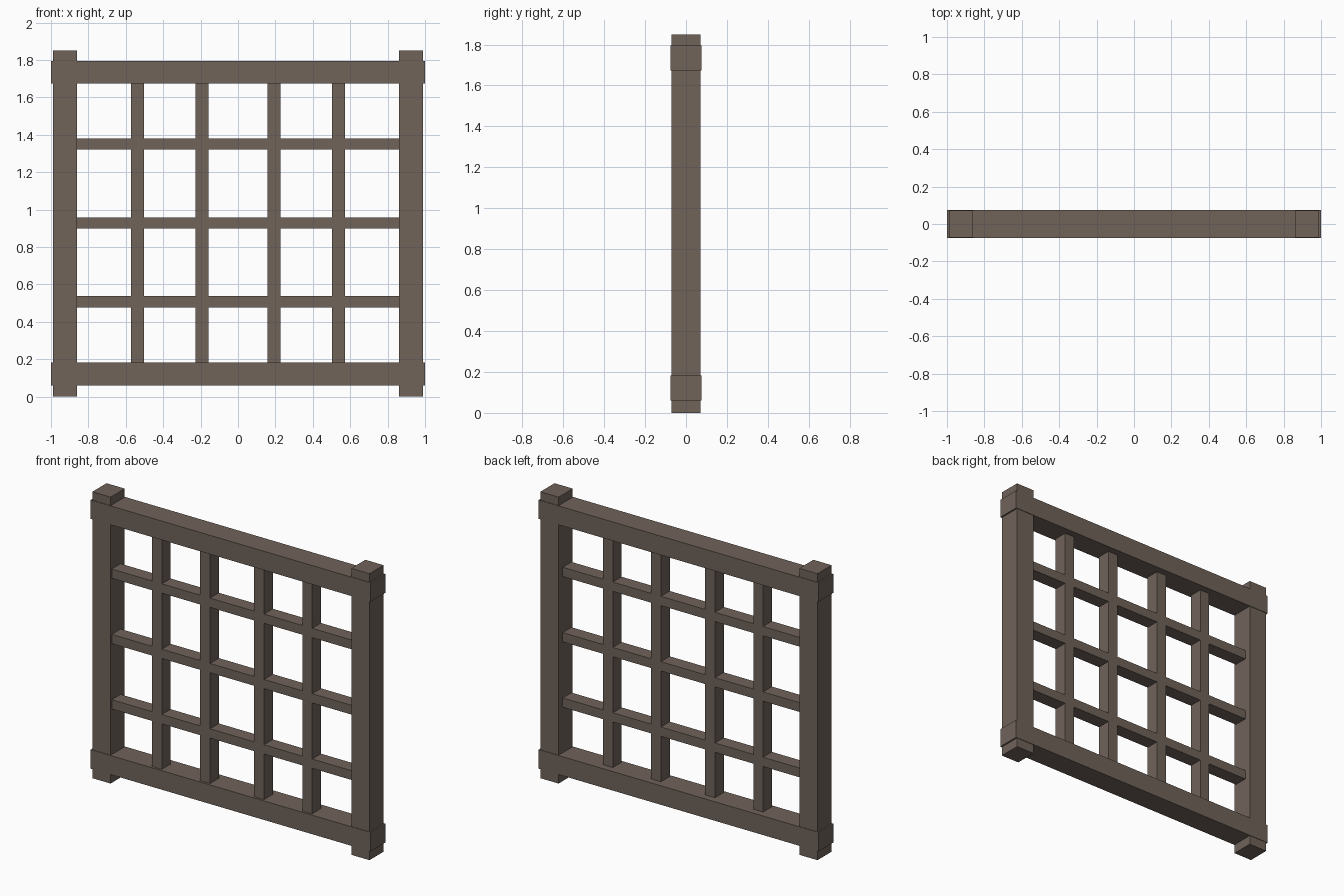
import bpy

if "Cube" in bpy.data.objects:
    bpy.data.objects.remove(bpy.data.objects["Cube"])

wood = bpy.data.materials.new("dark_wood")
wood.diffuse_color = (0.16, 0.125, 0.102, 1.0)
wood.use_nodes = True
wood.node_tree.nodes["Principled BSDF"].inputs["Base Color"].default_value = wood.diffuse_color


def beam(name, x, y, z):
    """Box spanning the given (min, max) ranges."""
    bpy.ops.mesh.primitive_cube_add(size=1)
    ob = bpy.context.object
    ob.name = name
    for i, (lo, hi) in enumerate((x, y, z)):
        for v in ob.data.vertices:
            v.co[i] = hi if v.co[i] > 0 else lo
    ob.data.materials.append(wood)
    return ob


POST_Y = (-0.072, 0.072)
RAIL_Y = (-0.075, 0.075)
BAR_Y = (-0.06, 0.03)     # lattice sits slightly towards the front

# Corner posts
for side, cx in (("left", -0.925), ("right", 0.925)):
    beam(side + "_post", (cx - 0.065, cx + 0.065), POST_Y, (0, 1.85))

# Top and bottom rails, wrapping slightly around the posts
beam("bottom_rail", (-1, 1), RAIL_Y, (0.06, 0.183))
beam("top_rail", (-1, 1), RAIL_Y, (1.673, 1.795))

# Upright lattice bars
for i, cx in enumerate((-0.537, -0.193, 0.193, 0.537)):
    beam(f"upright_bar_{i + 1}", (cx - 0.035, cx + 0.035), BAR_Y, (0.183, 1.673))

# Level lattice bars
for i in range(3):
    cz = 0.507 + i * 0.422
    beam(f"level_bar_{i + 1}", (-0.86, 0.86), BAR_Y, (cz - 0.03, cz + 0.03))
